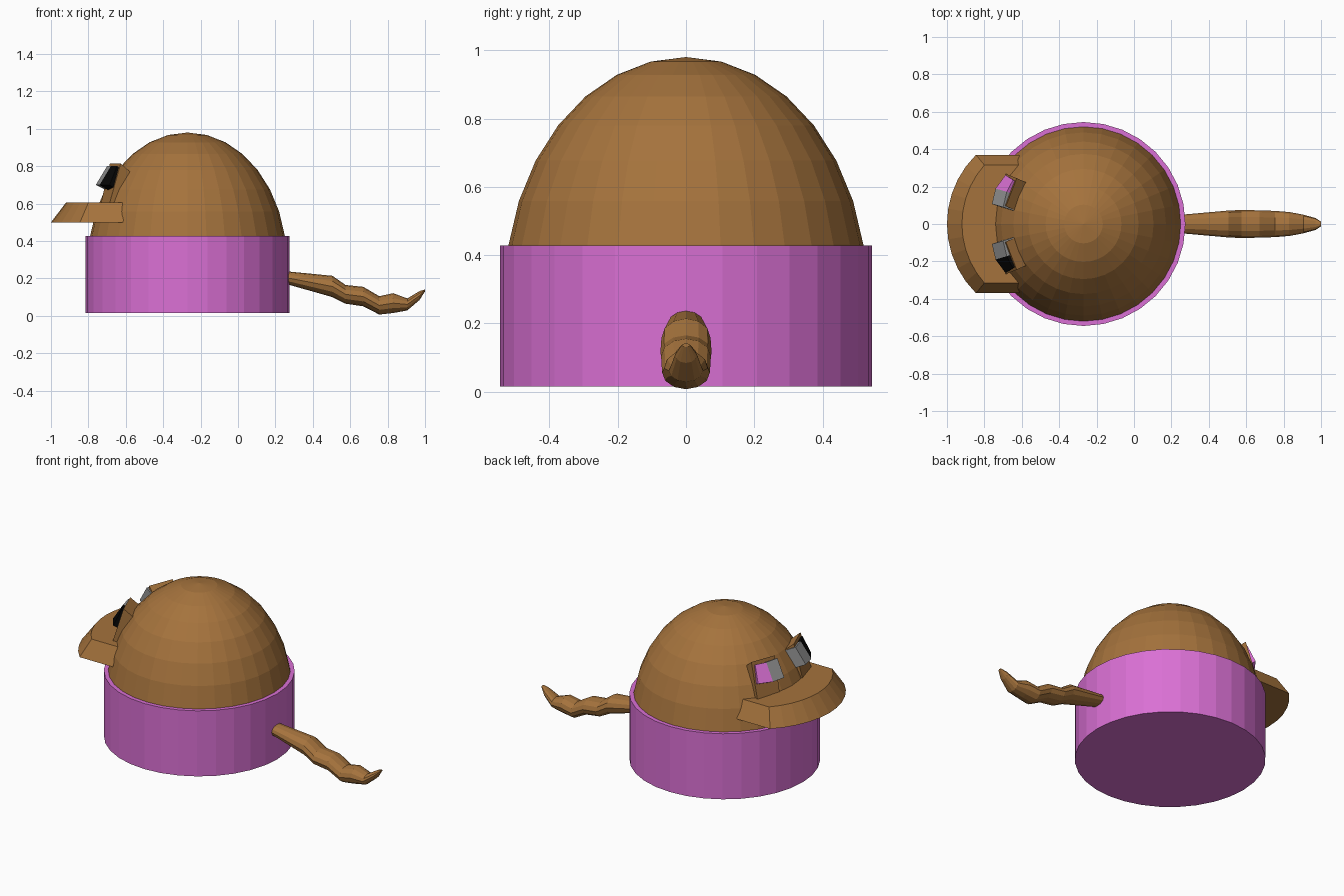
import bpy, bmesh, math
from mathutils import Vector

if "Cube" in bpy.data.objects:
    bpy.data.objects.remove(bpy.data.objects["Cube"])


def material(name, r, g, b):
    m = bpy.data.materials.new(name)
    m.diffuse_color = (r, g, b, 1)
    m.use_nodes = True
    m.node_tree.nodes["Principled BSDF"].inputs["Base Color"].default_value = m.diffuse_color
    return m


BROWN = material("brown", 0.376, 0.171, 0.046)
PINK = material("orchid pink", 0.70, 0.162, 0.66)
GREY = material("grey", 0.30, 0.30, 0.30)
BLACK = material("black", 0.002, 0.002, 0.002)


def loft(name, rings, mat):
    """Skin a list of equal-length point rings, closing both ends."""
    bm = bmesh.new()
    vs = [[bm.verts.new(p) for p in ring] for ring in rings]
    n = len(rings[0])
    for a, b in zip(vs, vs[1:]):
        for i in range(n):
            j = (i + 1) % n
            bm.faces.new((a[i], a[j], b[j], b[i]))
    bm.faces.new(vs[0][::-1])
    bm.faces.new(vs[-1])
    bmesh.ops.remove_doubles(bm, verts=bm.verts, dist=1e-5)
    bmesh.ops.recalc_face_normals(bm, faces=bm.faces)
    me = bpy.data.meshes.new(name)
    bm.to_mesh(me)
    bm.free()
    me.materials.append(mat)
    ob = bpy.data.objects.new(name, me)
    bpy.context.collection.objects.link(ob)
    return ob


CX = -0.27  # centre of the round body


def circle(r, z, n=32):
    return [(CX + r * math.cos(2 * math.pi * i / n),
             r * math.sin(2 * math.pi * i / n), z) for i in range(n)]


# Round drum body
loft("body_drum", [circle(0.545, 0.015), circle(0.545, 0.428)], PINK)

# Tall dome, rings 11.25 degrees apart, with a small tip
dome = []
for k in range(8, -1, -1):
    a = math.radians(11.25 * k)
    dome.append(circle(max(0.53 * math.sin(a), 0.001), 0.297 + 0.683 * math.cos(a)))
loft("dome", dome, BROWN)


# Bill: curved slab, top edge drawn in all round
def bill_outline(front, half, corner, z, back=-0.59, n=10):
    sag = corner - front
    r = (half * half + sag * sag) / (2 * sag)
    t = math.asin(half / r)
    pts = [(front + r - r * math.cos(a), r * math.sin(a), z)
           for a in (t - 2 * t * i / n for i in range(n + 1))]
    return [(back, half, z)] + pts + [(back, -half, z)]


loft("bill", [bill_outline(-1.0, 0.37, -0.845, 0.5, back=-0.615),
              bill_outline(-0.92, 0.315, -0.80, 0.605)], BROWN)


# Eyes: leaning block with a two-facet plate on its front
def slab(name, side, bottom, top, depth, mat):
    """Box from a bottom edge and a top edge, pushed back by depth."""
    def ring(edge):
        a, b = (Vector(p) for p in edge)
        d = Vector(depth)
        return [Vector((p.x, p.y * side, p.z)) for p in (a, b, b + d, a + d)]
    loft(name, [ring(bottom), ring(top)], mat)


low = [(-0.76, 0.107, 0.70), (-0.74, 0.19, 0.70), (-0.687, 0.262, 0.70)]
high = [(-0.70, 0.09, 0.80), (-0.68, 0.172, 0.80), (-0.647, 0.236, 0.80)]
for side, label, outer in ((1, "left", PINK), (-1, "right", BLACK)):
    slab(label + "_eye_block", side,
         [(-0.735, 0.115, 0.59), (-0.69, 0.27, 0.59)],
         [(-0.685, 0.095, 0.815), (-0.627, 0.245, 0.815)],
         (0.10, -0.045, -0.09), BROWN)
    slab(label + "_eye_inner", side, low[:2], high[:2], (0.06, -0.02, -0.03), GREY)
    slab(label + "_eye_outer", side, low[1:], high[1:], (0.05, -0.03, -0.03), outer)

# Wavy tail: x, z, half height, half width
tail = [(0.20, 0.205, 0.034, 0.045), (0.28, 0.20, 0.036, 0.052),
        (0.505, 0.157, 0.057, 0.072), (0.575, 0.115, 0.050, 0.075),
        (0.67, 0.103, 0.052, 0.073), (0.755, 0.056, 0.049, 0.070),
        (0.83, 0.068, 0.053, 0.064), (0.905, 0.061, 0.032, 0.050),
        (0.97, 0.108, 0.024, 0.032), (1.0, 0.136, 0.005, 0.012)]
rings = []
for x, z, h, w in tail:
    rings.append([(x, w * math.cos(a), z + h * math.sin(a))
                  for a in (2 * math.pi * i / 12 for i in range(12))])
loft("tail", rings, BROWN)
